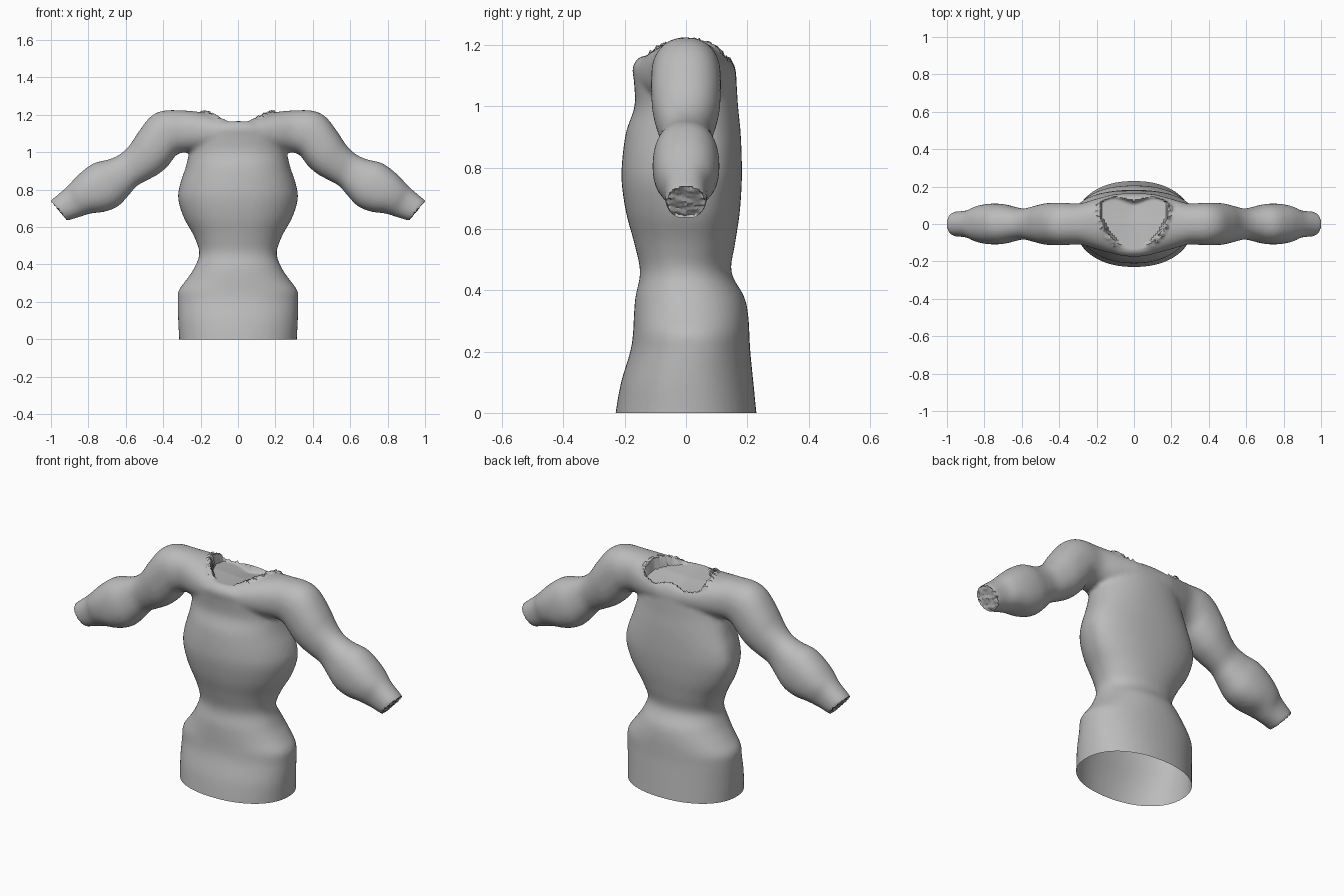
import bpy, bmesh, math, random
from mathutils import Vector

if "Cube" in bpy.data.objects:
    bpy.data.objects.remove(bpy.data.objects["Cube"])

random.seed(4)
skin = bpy.data.materials.new("matte_grey")
skin.diffuse_color = (0.5, 0.5, 0.5, 1)
skin.use_nodes = True
skin.node_tree.nodes["Principled BSDF"].inputs["Base Color"].default_value = skin.diffuse_color
SEG = 48


def spow(v, p):
    return math.copysign(abs(v) ** p, v)


def loft(bm, rings):
    """Closed tube through a list of point rings."""
    rows = [[bm.verts.new(p) for p in ring] for ring in rings]
    for a, b in zip(rows, rows[1:]):
        for i in range(SEG):
            j = (i + 1) % SEG
            bm.faces.new((a[i], a[j], b[j], b[i]))
    bm.faces.new(rows[0][::-1])
    bm.faces.new(rows[-1])


def refine(rows, n=5):
    """Catmull-Rom interpolation of the section parameters."""
    out = []
    for i in range(len(rows) - 1):
        q = [rows[max(i - 1, 0)], rows[i], rows[i + 1], rows[min(i + 2, len(rows) - 1)]]
        for k in range(n):
            t = k / n
            out.append([0.5 * (2 * b + (c - a) * t + (2 * a - 5 * b + 4 * c - d) * t * t
                               + (3 * b - a - 3 * c + d) * t ** 3) for a, b, c, d in zip(*q)])
    return out + [rows[-1]]


# height, half width, front y, back y, y of the widest point
TORSO = [(-0.05, .315, -.235, .235, 0), (0, .315, -.23, .23, 0), (.1, .32, -.212, .22, 0),
         (.2, .322, -.182, .21, .01), (.26, .318, -.173, .207, .01), (.32, .275, -.17, .203, .01),
         (.38, .235, -.165, .19, 0), (.46, .207, -.15, .148, 0), (.55, .235, -.168, .16, .02),
         (.65, .29, -.195, .175, .04), (.75, .32, -.21, .182, .05), (.83, .31, -.208, .182, .05),
         (.92, .28, -.195, .178, .04), (1.0, .262, -.168, .17, .02), (1.08, .25, -.17, .165, 0),
         (1.13, .22, -.175, .16, 0), (1.165, .17, -.15, .14, 0)]
# upper x, upper z, lower x, lower z, half depth
ARM = [(0, 1.19, 0, 1.01, .165), (.1, 1.2, .1, 1.01, .16), (.2, 1.215, .2, 1.0, .135),
       (.3, 1.224, .28, 1.0, .11), (.4, 1.222, .33, .985, .113), (.468, 1.19, .37, .932, .114),
       (.53, 1.112, .42, .887, .11), (.58, 1.037, .48, .853, .096), (.63, .99, .54, .82, .083),
       (.69, .962, .58, .775, .09), (.77, .942, .64, .712, .107), (.84, .892, .71, .683, .108),
       (.89, .842, .79, .672, .095), (.93, .802, .85, .653, .073), (1.006, .738, .92, .632, .066)]

bm = bmesh.new()

# Torso sections
rings = []
for z, w, f, b, c in refine(TORSO):
    ring = []
    for i in range(SEG):
        t = math.tau * i / SEG
        s = spow(math.sin(t), .92)
        ring.append((w * spow(math.cos(t), .92), c + s * ((b - c) if s > 0 else (c - f)), z))
    rings.append(ring)
loft(bm, rings)

# Mirrored arms, with yokes meeting at the middle
for side in (-1, 1):
    rings = []
    for ux, uz, lx, lz, d in refine(ARM):
        up, low = Vector((ux, 0, uz)), Vector((lx, 0, lz))
        mid, half = (up + low) / 2, (up - low) / 2
        ring = []
        for i in range(SEG):
            t = math.tau * i / SEG
            p = mid + half * spow(math.sin(t), .9) + Vector((0, d * spow(math.cos(t), .9), 0))
            ring.append((side * (p.x + (0 if p.x > .05 else -.03)), p.y, p.z))
        rings.append(ring)
    loft(bm, rings)
bmesh.ops.recalc_face_normals(bm, faces=bm.faces)
mesh = bpy.data.meshes.new("body")
bm.to_mesh(mesh)
bm.free()
body = bpy.data.objects.new("torso_with_arms", mesh)
bpy.context.collection.objects.link(body)
mesh.materials.append(skin)

# Fuse into a single soft skin
remesh = body.modifiers.new("fuse", 'REMESH')
remesh.mode = 'VOXEL'
remesh.voxel_size = .011
soft = body.modifiers.new("soften", 'SMOOTH')
soft.factor = .5
soft.iterations = 7
deps = bpy.context.evaluated_depsgraph_get()
fused = bpy.data.meshes.new_from_object(body.evaluated_get(deps))
body.modifiers.clear()
body.data = fused

bm = bmesh.new()
bm.from_mesh(fused)
# Open waist hem
bmesh.ops.bisect_plane(bm, geom=bm.verts[:] + bm.edges[:] + bm.faces[:],
                       plane_co=(0, 0, 0), plane_no=(0, 0, -1), clear_outer=True)
# Sunken neck opening with a ragged rim
for v in bm.verts:
    x, y = v.co.x, v.co.y
    if v.co.z < 1.1 or v.normal.z < .2 or abs(x) > .24:
        continue
    back = .115 - .012 * math.cos(x * 30)
    r = math.hypot(x / .18, (y - back) / (.25 if y < back else .02))
    if r < 1:
        v.co.z = min(v.co.z, 1.145 - .12 * y * (y > 0) + .02 * r)
    elif r < 1.14 and abs(x) > .1:
        v.co.z += random.uniform(0, .014)
# Puckered wrist ends
for v in bm.verts:
    if abs(v.co.x) > .9 and v.co.z < .83:
        n = Vector((math.copysign(.77, v.co.x), 0, -.64))
        if v.normal.dot(n) > .8:
            v.co -= n * random.uniform(.004, .014)
for f in bm.faces:
    f.smooth = True
bm.to_mesh(fused)
bm.free()
if not fused.materials:
    fused.materials.append(skin)
bpy.context.view_layer.objects.active = body
body.select_set(True)
bpy.ops.object.shade_smooth_by_angle(angle=math.radians(50))
